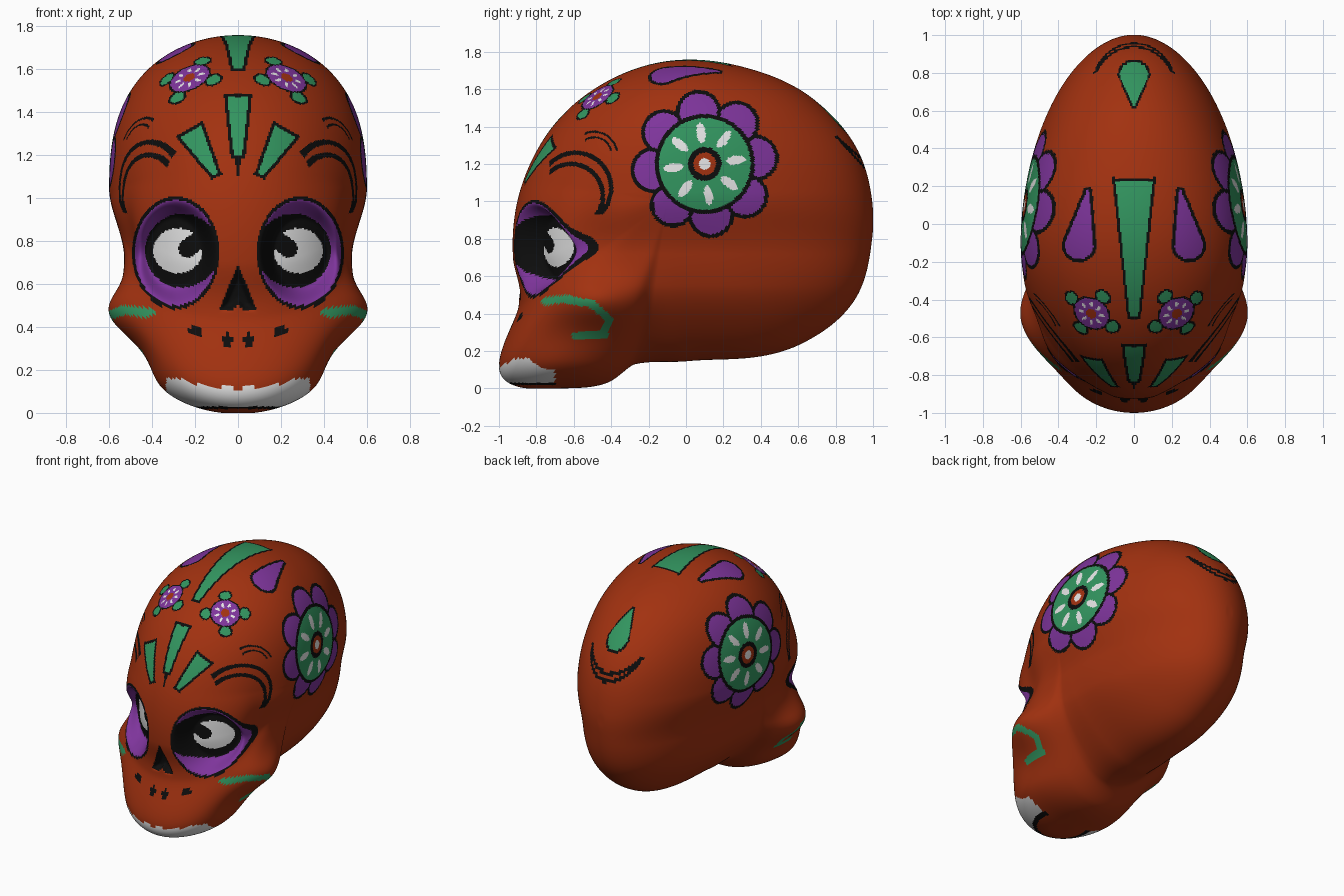
import bpy, math
from mathutils import Vector

if "Cube" in bpy.data.objects:
    bpy.data.objects.remove(bpy.data.objects["Cube"])

# ---------- palette ----------
PALETTE = {"burnt orange": (.36, .031, .005), "black": (.004, .004, .004),
           "green": (.032, .3, .115), "purple": (.21, .035, .33), "white": (.78, .78, .78)}
ORANGE, BLACK, GREEN, PURPLE, WHITE = range(5)
TAU = 2 * math.pi
CY, CZ = -.1, 1.0

# side outline (y, z), and how boxy the cross-section is at each angle
OUTLINE = [(1, .95), (.92, 1.27), (.69, 1.54), (.3, 1.72), (-.1, 1.75), (-.46, 1.62),
           (-.75, 1.35), (-.88, 1.08), (-.925, .7), (-.895, .44), (-1, .12), (-.93, .02),
           (-.66, 0), (-.42, .03), (-.27, .13), (0, .145), (.2, .155), (.62, .24),
           (.9, .47), (.995, .8)]
POWER = [(0, 1.9), (90, 2.85), (170, 2.1), (215, 3.5), (240, 6), (262, 2.6), (360, 1.9)]
polar = sorted((math.atan2(z - CZ, y - CY) % TAU, math.hypot(y - CY, z - CZ)) for y, z in OUTLINE)
polar = [(t - TAU, r) for t, r in polar[-2:]] + polar + [(t + TAU, r) for t, r in polar[:2]]


def ss(t):
    t = min(1, max(0, t))
    return t * t * (3 - 2 * t)


def radius(t):
    """Smooth curve through the side outline."""
    for k in range(1, len(polar) - 2):
        if polar[k][0] <= t <= polar[k + 1][0]:
            break
    (t0, r0), (t1, r1), (t2, r2), (t3, r3) = polar[k - 1:k + 3]
    h = t2 - t1
    u = (t - t1) / h
    m1, m2 = (r2 - r0) / (t2 - t0) * h, (r3 - r1) / (t3 - t1) * h
    w = ss(u)
    return r1 + (r2 - r1) * w + u * (1 - u) * ((1 - u) * m1 - u * m2)


def power(t):
    d = math.degrees(t)
    for (a, p), (b, q) in zip(POWER, POWER[1:]):
        if d <= b:
            return p + (q - p) * ss((d - a) / (b - a))
    return POWER[-1][1]


def bump(y, z, cy, cz, ry, rz):
    return math.exp(-((y - cy) / ry) ** 2 - ((z - cz) / rz) ** 2)


def half_width(y, z):
    w = .6 - .07 * ss((1.05 - z) / .33) - .09 * ss((.55 - z) / .4)
    w += .09 * bump(y, z, -.48, .46, .2, .13)       # cheekbone
    w += .05 * bump(y, z, -.7, .08, .25, .15)       # jaw
    return w - .03 * bump(y, z, -.5, .85, .12, .2)  # temple hollow


def oval(u, v, cu, cv, ru, rv):
    return math.hypot((u - cu) / ru, (v - cv) / rv)


def eye(a, z):
    return oval(a, z, .29, .745, .19, .245)


def nose(a, z):
    """Positive inside the nose opening."""
    return min((.69 - z) * .42 - a, z - .475 - max(0, .03 - a))


def surface(t, s, sign):
    r = radius(t) * s
    y = max(-1, min(1, CY + r * math.cos(t)))
    z = max(0, CZ + r * math.sin(t))
    x = sign * half_width(y, z) * math.sqrt(max(0, 1 - s ** power(t)))
    if y < -.4:                                      # eye sockets and nose
        y += .14 * ss((1.02 - eye(abs(x), z)) / .4) + .04 * ss(nose(abs(x), z) / .03)
    return x, y, z


# ---------- painted shapes: signed distances in a plane ----------
def blade(u, v, a, b, wa, wb, flat=False):
    """Tapered bar from a to b, with flat or round ends; negative inside."""
    p, d = Vector((u, v)) - Vector(a), Vector(b) - Vector(a)
    t = p.dot(d) / d.length_squared
    c = min(1, max(0, t))
    if flat:
        off = (p - d * t).length - (wa + (wb - wa) * c)
        return max(off, -t * d.length, (t - 1) * d.length)
    return (p - d * c).length - (wa + (wb - wa) * c)


def disc(u, v, cu, cv, r):
    return math.hypot(u - cu, v - cv) - r


def filled(d, colour, line=.015):
    return colour if d < 0 else BLACK if d < line else None


def forehead_rays(a, y, z):
    c = filled(blade(a, z, (0, 1.47), (0, 1.2), .05, .02, True), GREEN)
    if c is None and blade(a, z, (0, 1.2), (0, 1.1), .014, .004) < 0:
        c = BLACK
    return c or filled(blade(a, z, (.22, 1.31), (.106, 1.11), .056, .014, True), GREEN)


def brow(a, y, z):
    if -.73 < y < -.38 and z > .93:
        d = max(disc(y, z, -.59, 1.07, .19), -disc(y, z, -.615, 1.03, .17))
        if abs(d) < .012:
            return BLACK
    if y > -.54 and z > 1.27:
        d = disc(y, z, -.49, 1.25, .122)
        if abs(d) < .006 or abs(d + .03) < .005:
            return BLACK


def crown(a, y, z):
    return (filled(blade(a, y, (0, .23), (0, -.49), .1, .022, True), GREEN)
            or filled(blade(a, y, (.29, -.11), (.245, .17), .076, .008), PURPLE, .017))


def back_mark(a, y, z):
    c = filled(blade(a, y, (0, .785), (0, .63), .075, .006), GREEN, .012)
    if c is None and z < 1.345:
        if abs(disc(a, z, 0, 1.38, .2)) < .012 or abs(disc(a, z, 0, 1.47, .24)) < .012:
            c = BLACK
    return c


HOOK = [(-.755, .465), (-.65, .48), (-.5, .45), (-.41, .37), (-.44, .285), (-.59, .28)]


def cheek(a, y, z):
    if any(blade(y, z, p, q, .021, .021) < 0 for p, q in zip(HOOK, HOOK[1:])):
        return GREEN
    if y < -.5 and (blade(a, z, (.18, .375), (.22, .385), .016, .016) < 0
                    or disc(a, z, .05, .34, .028) < 0):
        return BLACK


def sector(u, v, count, offset):
    """Radial and sideways coordinates within the nearest of count sectors."""
    step = TAU / count
    t = (math.atan2(v, u) - offset + step / 2) % step - step / 2
    r = math.hypot(u, v)
    return r * math.cos(t), r * math.sin(t)


def side_flower(u, v):
    r = math.hypot(u, v)
    c, d = sector(u, v, 8, .12)
    if r < .09:
        return WHITE if r < .03 else ORANGE if r < .06 else BLACK
    if r < .267:
        if oval(c, d, .168, 0, .053, .024) < 1:
            return WHITE
        return GREEN if r < .245 else BLACK
    edge = disc(c, d, .275, 0, .103)
    if abs(d) > c * math.tan(TAU / 16) - .011 and edge < .02:
        return BLACK
    return filled(edge, PURPLE, .02)


def small_flower(u, v):
    r = math.hypot(u, v)
    c, d = sector(u, v, 8, .2)
    if r < .03:
        return ORANGE
    if oval(c, d, .058, 0, .016, .009) < 1:
        return WHITE
    if r < .095:
        return PURPLE
    c, d = sector(u, v, 4, .7)
    leaf = oval(c, d, .132, 0, .034, .04)
    return GREEN if leaf < .9 else BLACK if leaf < 1.2 or r < .105 else None


BUD = Vector((.23, -.48, 1.57))
BUD_N = Vector((.3, -.5, .8)).normalized()
BUD_U = BUD_N.cross(Vector((0, 1, 0))).cross(BUD_N).cross(BUD_N).normalized()
BUD_V = BUD_N.cross(BUD_U)


def eye_colour(a, z):
    if disc(a, z, .26, .755, .172) > 0:
        return PURPLE
    hole = blade(a, z, (.235, .765), (.15, .83), .042, .042) < 0
    return WHITE if oval(a, z, .28, .755, .115, .105) < 1 and not hole else BLACK


def paint(x, y, z):
    a, c = abs(x), None
    if y < -.4 and .4 < z < 1.1:
        d = eye(a, z)
        if d < 1.07:
            return eye_colour(a, z) if d < 1 else BLACK
        if nose(a, z) > 0:
            return BLACK
    if y < -.7 and z < .2 and a < .335:             # teeth with scalloped gums
        gum = .105 + .5 * a * a + .018 * abs(math.sin(a * 30))
        if .018 < z < gum:
            return WHITE if z > .03 else BLACK
    if a > .3 and disc(y, z, .1, 1.2, .42) < 0:
        c = side_flower(y - .1, z - 1.2)
    p = Vector((a, y, z)) - BUD
    if p.length < .2:
        c = small_flower(p.dot(BUD_U), p.dot(BUD_V))
    if c is None and z < .7 and y < -.35:
        c = cheek(a, y, z)
    if c is None and z > .9:
        if y < -.35:
            c = brow(a, y, z) or (forehead_rays(a, y, z) if z < 1.52 else None)
        elif y > .5:
            c = back_mark(a, y, z)
        if c is None and z > 1.5:
            c = crown(a, y, z)
    return c or ORANGE


# ---------- skull: rings from one side of the head to the other ----------
COLS, HALF = 440, 150
angles = [(t + .3 * math.sin(t)) % TAU for t in (TAU * i / COLS for i in range(COLS))]
verts = [surface(0, 0, 1)]
for j in range(1, 2 * HALF):
    s = math.sin(math.pi * j / (2 * HALF))
    verts += [surface(t, s, 1 if j <= HALF else -1) for t in angles]
verts.append(surface(0, 0, -1))
vid = lambda j, i: 1 + (j - 1) * COLS + i % COLS
end = 2 * HALF - 1
faces = [(0, vid(1, i), vid(1, i + 1)) for i in range(COLS)]
for j in range(1, end):
    faces += [(vid(j, i), vid(j + 1, i), vid(j + 1, i + 1), vid(j, i + 1)) for i in range(COLS)]
faces += [(vid(end, i), len(verts) - 1, vid(end, i + 1)) for i in range(COLS)]

mesh = bpy.data.meshes.new("painted_skull")
mesh.from_pydata(verts, [], faces)
for name, rgb in PALETTE.items():
    m = bpy.data.materials.new(name)
    m.diffuse_color = (*rgb, 1)
    m.use_nodes = True
    m.node_tree.nodes["Principled BSDF"].inputs["Base Color"].default_value = m.diffuse_color
    mesh.materials.append(m)
mesh.polygons.foreach_set("material_index", [paint(*f.center) for f in mesh.polygons])
mesh.shade_smooth()
mesh.update()
bpy.context.collection.objects.link(bpy.data.objects.new("painted_skull", mesh))
